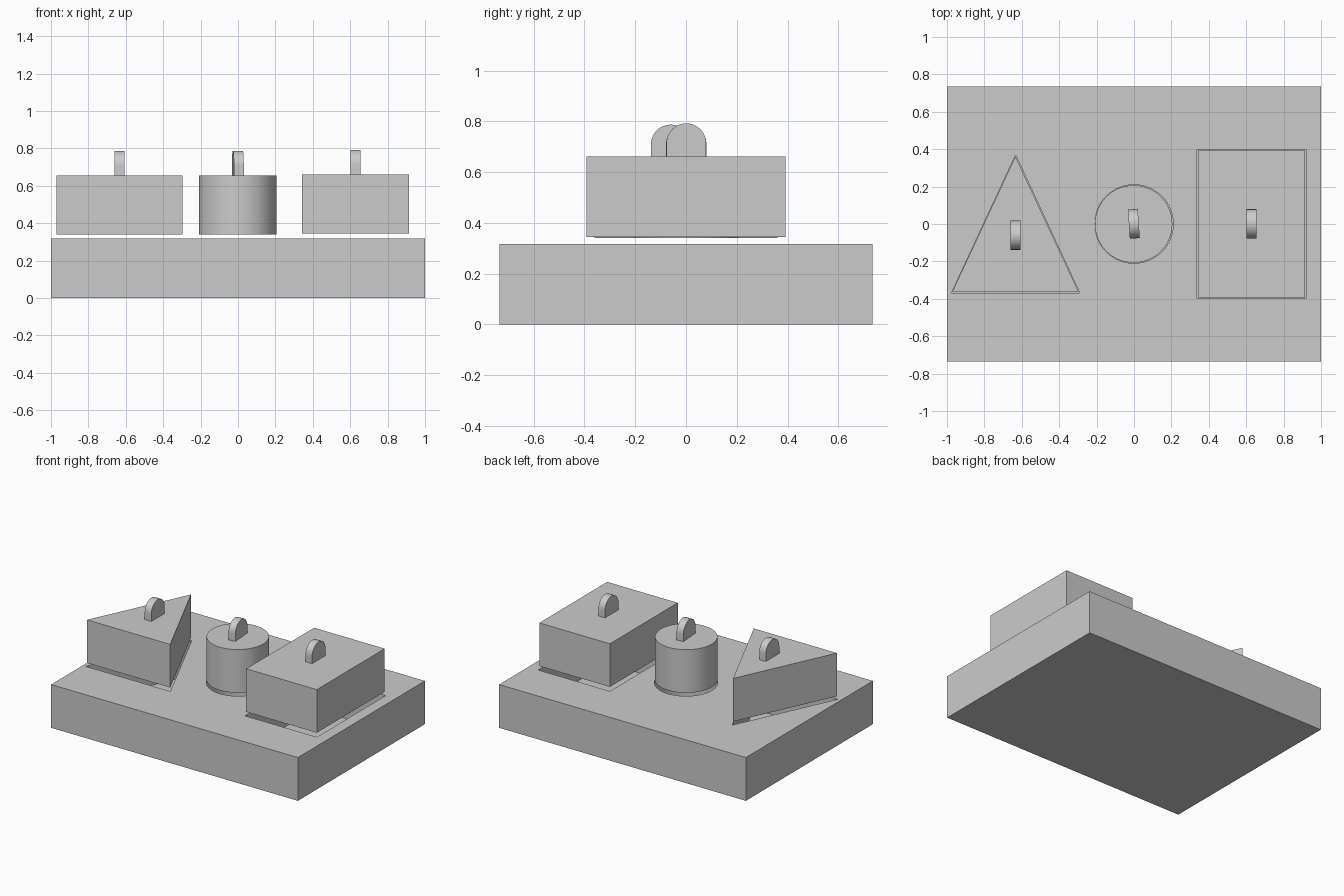
import bpy, bmesh
from math import sin, cos, pi, radians
from mathutils import Matrix

if "Cube" in bpy.data.objects:
    bpy.data.objects.remove(bpy.data.objects["Cube"])


def make_object(name, bm, smooth=False):
    bmesh.ops.recalc_face_normals(bm, faces=bm.faces[:])
    mesh = bpy.data.meshes.new(name)
    bm.to_mesh(mesh)
    bm.free()
    ob = bpy.data.objects.new(name, mesh)
    bpy.context.collection.objects.link(ob)
    if smooth:
        bpy.ops.object.select_all(action='DESELECT')
        ob.select_set(True)
        bpy.context.view_layer.objects.active = ob
        bpy.ops.object.shade_smooth_by_angle(angle=radians(30))
    return ob


def prism(outline, z0, z1):
    """Extrude a flat outline from z0 up to z1."""
    bm = bmesh.new()
    face = bm.faces.new([bm.verts.new((x, y, z0)) for x, y in outline])
    top = bmesh.ops.extrude_face_region(bm, geom=[face])
    verts = [g for g in top['geom'] if isinstance(g, bmesh.types.BMVert)]
    bmesh.ops.translate(bm, verts=verts, vec=(0, 0, z1 - z0))
    return bm


def triangle(x, half_w, half_d):
    return [(x - half_w, -half_d), (x + half_w, -half_d), (x, half_d)]


def circle(x, r, n=64):
    return [(x + r * cos(2 * pi * i / n), r * sin(2 * pi * i / n)) for i in range(n)]


def rectangle(x, half_w, half_d):
    return [(x - half_w, -half_d), (x + half_w, -half_d),
            (x + half_w, half_d), (x - half_w, half_d)]


def knob(name, x, y, z, turn=0):
    """Upright round-topped handle, flat sides facing x."""
    r, straight, thick = 0.078, 0.053, 0.053
    arch = [(-r, -0.004), (r, -0.004)]
    arch += [(r * cos(pi * i / 24), straight + r * sin(pi * i / 24)) for i in range(25)]
    bm = prism(arch, -thick / 2, thick / 2)
    # profile (u, v, w) becomes (w, u, v)
    axes = Matrix(((0, 0, 1, 0), (1, 0, 0, 0), (0, 1, 0, 0), (0, 0, 0, 1)))
    place = Matrix.Translation((x, y, z)) @ Matrix.Rotation(turn, 4, 'Z') @ axes
    bmesh.ops.transform(bm, matrix=place, verts=bm.verts[:])
    make_object(name, bm, True)


# board
BOARD_TOP, RECESS_FLOOR = 0.317, 0.06
board = make_object("board", prism(rectangle(0, 1, 0.735), 0, BOARD_TOP))

# recesses cut slightly larger than the pieces
recesses = {
    "triangle": triangle(-0.633, 0.343, 0.369),
    "round": circle(0, 0.21),
    "rectangle": rectangle(0.628, 0.291, 0.399),
}
for name, outline in recesses.items():
    cutter = make_object(name + "_recess_cutter", prism(outline, RECESS_FLOOR, 0.5))
    cutter.hide_render = True
    cutter.hide_set(True)
    mod = board.modifiers.new(name + "_recess", 'BOOLEAN')
    mod.operation = 'DIFFERENCE'
    mod.solver = 'EXACT'
    mod.object = cutter

# bake the recesses and discard the cutters
deps = bpy.context.evaluated_depsgraph_get()
baked = bpy.data.meshes.new_from_object(board.evaluated_get(deps))
board.modifiers.clear()
board.data = baked
for name in recesses:
    bpy.data.objects.remove(bpy.data.objects[name + "_recess_cutter"])

# lifted pieces
make_object("triangle_piece", prism(triangle(-0.634, 0.337, 0.361), 0.34, 0.656))
make_object("round_piece", prism(circle(-0.002, 0.207), 0.34, 0.656), True)
make_object("rectangle_piece", prism(rectangle(0.628, 0.286, 0.393), 0.345, 0.661))

# handles
knob("triangle_knob", -0.633, -0.06, 0.656)
knob("round_knob", -0.001, 0.001, 0.656, radians(4))
knob("rectangle_knob", 0.628, 0.001, 0.661)
